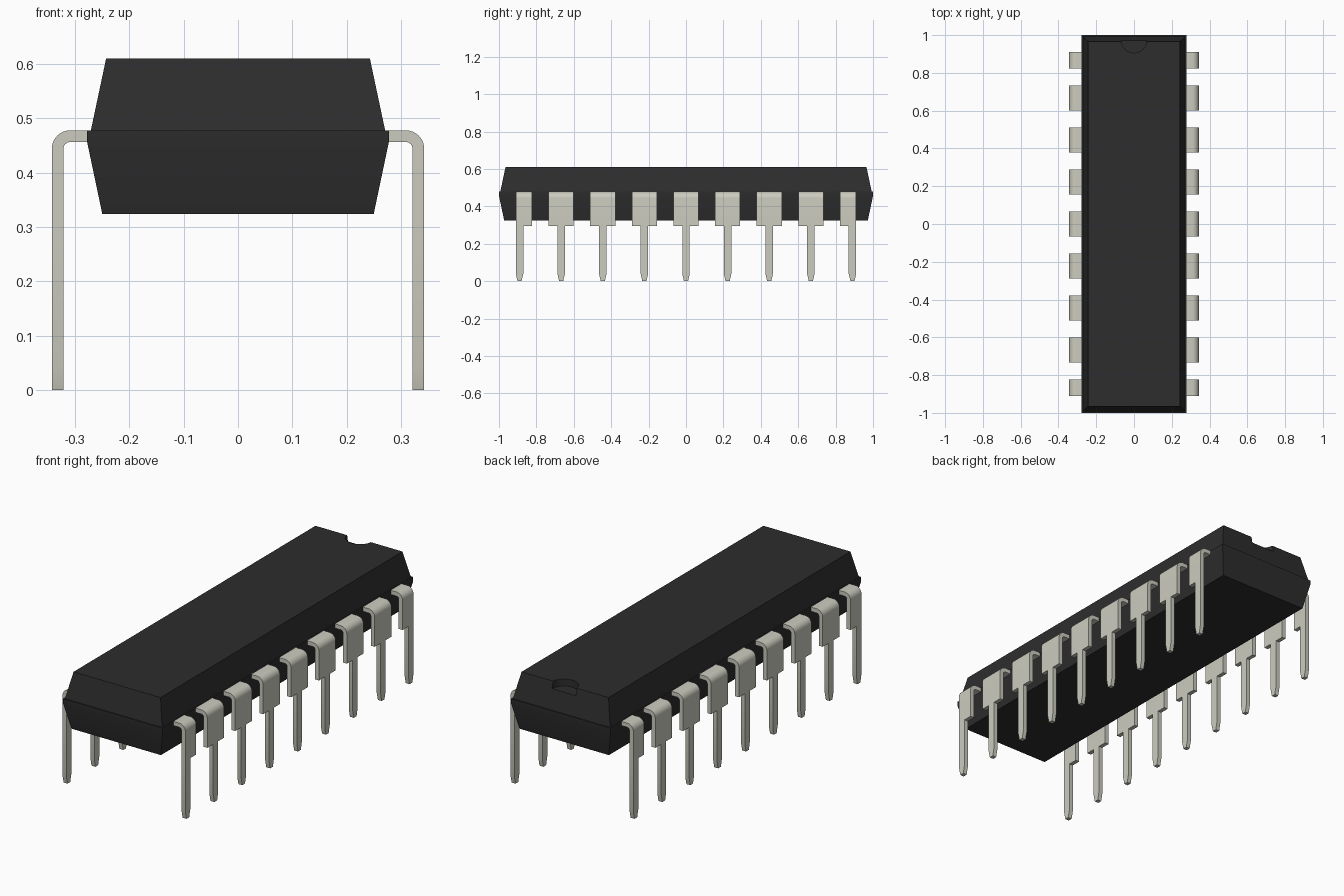
import bpy, bmesh
from math import sin, cos, pi

if "Cube" in bpy.data.objects:
    bpy.data.objects.remove(bpy.data.objects["Cube"], do_unlink=True)


def make_material(name, color):
    mat = bpy.data.materials.new(name)
    mat.use_nodes = True
    mat.diffuse_color = color
    mat.node_tree.nodes["Principled BSDF"].inputs["Base Color"].default_value = color
    return mat


black = make_material("black plastic", (0.026, 0.026, 0.026, 1))
metal = make_material("tinned metal", (0.60, 0.60, 0.52, 1))


def loft(bm, rings, cap_start=True):
    """Skin a list of four-cornered rings and cap the ends."""
    loops = [[bm.verts.new(p) for p in ring] for ring in rings]
    for a, b in zip(loops, loops[1:]):
        for i in range(4):
            j = (i + 1) % 4
            bm.faces.new((a[i], a[j], b[j], b[i]))
    if cap_start:
        bm.faces.new(loops[0][::-1])
    bm.faces.new(loops[-1])


def finish(name, bm, mat):
    bmesh.ops.recalc_face_normals(bm, faces=bm.faces)
    mesh = bpy.data.meshes.new(name)
    bm.to_mesh(mesh)
    bm.free()
    mesh.materials.append(mat)
    obj = bpy.data.objects.new(name, mesh)
    bpy.context.collection.objects.link(obj)
    return obj


def smooth(obj):
    bpy.ops.object.select_all(action='DESELECT')
    obj.select_set(True)
    bpy.context.view_layer.objects.active = obj
    bpy.ops.object.shade_smooth_by_angle(angle=pi / 6)


# Package body: drafted lower half, parting band, slightly smaller upper half
def rectangle(x, y, z):
    return [(-x, -y, z), (x, -y, z), (x, y, z), (-x, y, z)]


TOP = 0.61
bm = bmesh.new()
loft(bm, [rectangle(0.25, 0.972, 0.324), rectangle(0.278, 1.0, 0.457),
          rectangle(0.278, 1.0, 0.478), rectangle(0.271, 0.993, 0.478),
          rectangle(0.243, 0.965, TOP)])
body = finish("body", bm, black)

# Half-round orientation notch in the back end of the top
bm = bmesh.new()
bmesh.ops.create_cone(bm, cap_ends=True, segments=32, radius1=0.067,
                      radius2=0.067, depth=0.08)
cutter = finish("notch_cutter", bm, black)
cutter.location = (0, 0.973, TOP + 0.005)
cutter.hide_render = True
cutter.hide_viewport = True
cut = body.modifiers.new("notch", 'BOOLEAN')
cut.operation = 'DIFFERENCE'
cut.solver = 'EXACT'
cut.object = cutter
bpy.context.view_layer.update()
depsgraph = bpy.context.evaluated_depsgraph_get()
cut_mesh = bpy.data.meshes.new_from_object(body.evaluated_get(depsgraph))
body.modifiers.clear()
body.data = cut_mesh
bpy.data.objects.remove(cutter, do_unlink=True)
smooth(body)

# Leads: a bent shoulder tab carrying a narrow pin with a tapered tip
OUTER, INNER = 0.343, 0.3215
HIGH, LOW = 0.478, 0.4565
BEND, TURN = 0.034, 0.0125
STEP, PIN, SHOULDER, PITCH = 0.295, 0.02, 0.067, 0.2225


def section(side, outer, inner, y0, y1):
    (xo, zo), (xi, zi) = outer, inner
    return [(side * xo, y0, zo), (side * xo, y1, zo),
            (side * xi, y1, zi), (side * xi, y0, zi)]


def make_lead(name, side, y, front, back):
    path = [((0.265, HIGH), (0.265, LOW))]
    cx, cz = OUTER - BEND, HIGH - BEND
    for i in range(9):
        a = pi / 2 * (1 - i / 8)
        path.append(((cx + BEND * cos(a), cz + BEND * sin(a)),
                     (cx + TURN * cos(a), cz + TURN * sin(a))))
    path.append(((OUTER, STEP), (INNER, STEP)))
    bm = bmesh.new()
    loft(bm, [section(side, o, i, y - front, y + back) for o, i in path])
    pin = [(STEP, PIN), (0.04, PIN), (0, 0.011)]
    loft(bm, [section(side, (OUTER, z), (INNER, z), y - w, y + w) for z, w in pin],
         cap_start=False)
    smooth(finish(name, bm, metal))


for label, side in (("left", 1), ("right", -1)):
    for k in range(9):
        # End leads have a shoulder on their inner side only
        front = PIN if k == 0 else SHOULDER
        back = PIN if k == 8 else SHOULDER
        make_lead(f"{label}_lead_{k + 1}", side, (k - 4) * PITCH, front, back)
